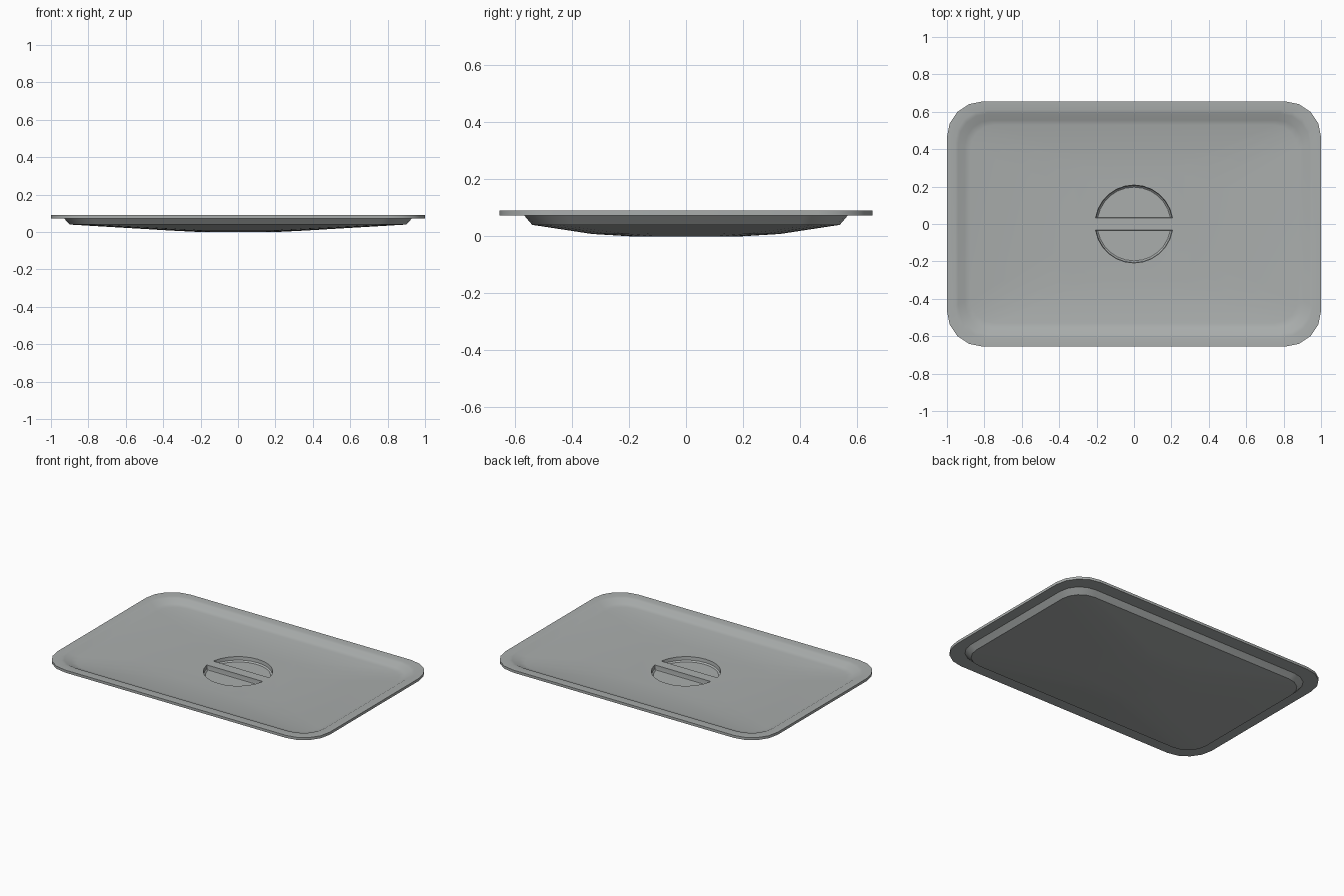
import bpy, bmesh, math

if "Cube" in bpy.data.objects:
    bpy.data.objects.remove(bpy.data.objects["Cube"])

steel = bpy.data.materials.new("brushed steel grey")
steel.diffuse_color = (0.40, 0.42, 0.415, 1)
steel.use_nodes = True
steel.node_tree.nodes["Principled BSDF"].inputs["Base Color"].default_value = steel.diffuse_color


def rounded_loop(bm, hx, hy, r, z, seg=4):
    """Ring of vertices around a rounded rectangle."""
    ring = []
    for q, (sx, sy) in enumerate(((1, 1), (-1, 1), (-1, -1), (1, -1))):
        for i in range(seg + 1):
            a = math.pi / 2 * (q + i / seg)
            ring.append(bm.verts.new((sx * (hx - r) + r * math.cos(a),
                                      sy * (hy - r) + r * math.sin(a), z)))
    return ring


def loft(name, rings_fn):
    """Closed solid skinned through successive rings."""
    bm = bmesh.new()
    rings = rings_fn(bm)
    for a, b in zip(rings, rings[1:]):
        n = len(a)
        for i in range(n):
            j = (i + 1) % n
            bm.faces.new((a[i], a[j], b[j], b[i]))
    bm.faces.new(rings[0])
    bm.faces.new(rings[-1])
    bmesh.ops.recalc_face_normals(bm, faces=bm.faces)
    me = bpy.data.meshes.new(name)
    bm.to_mesh(me)
    bm.free()
    me.materials.append(steel)
    ob = bpy.data.objects.new(name, me)
    bpy.context.collection.objects.link(ob)
    return ob


# Dished lid: top centre out to the rim, then back along the underside
PROFILE = [
    (0.34, 0.31, 0.20, 0.048), (0.875, 0.53, 0.13, 0.060),
    (0.905, 0.555, 0.14, 0.066), (0.94, 0.59, 0.16, 0.086),
    (0.955, 0.61, 0.17, 0.090), (1.00, 0.655, 0.19, 0.090),
    (1.00, 0.655, 0.19, 0.073), (0.93, 0.568, 0.15, 0.073),
    (0.90, 0.54, 0.14, 0.040), (0.36, 0.33, 0.20, 0.008),
    (0.20, 0.20, 0.15, 0.0),
]
lid = loft("dished_lid", lambda bm: [rounded_loop(bm, *p) for p in PROFILE])


# Half-round finger recesses, leaving the grip bar between them
def half_disc(bm, side, r, y0, z, n=12):
    a0 = math.asin(y0 / r)
    pts = [a0 + (math.pi - 2 * a0) * i / n for i in range(n + 1)]
    return [bm.verts.new((r * math.cos(a), side * r * math.sin(a), z)) for a in pts]


for side, label in ((1, "back"), (-1, "front")):
    cutter = loft(label + "_recess_cutter", lambda bm: [
        half_disc(bm, side, 0.197, 0.036, 0.018),
        half_disc(bm, side, 0.206, 0.034, 0.026),
        half_disc(bm, side, 0.214, 0.032, 0.10)])
    cutter.hide_render = True
    cutter.hide_set(True)
    mod = lid.modifiers.new(label + "_recess", "BOOLEAN")
    mod.operation = "DIFFERENCE"
    mod.solver = "EXACT"
    mod.object = cutter

# Smooth shading with crisp edges
bpy.context.view_layer.objects.active = lid
lid.select_set(True)
for label in ("back", "front"):
    bpy.ops.object.modifier_apply(modifier=label + "_recess")
    bpy.data.objects.remove(bpy.data.objects[label + "_recess_cutter"])
bpy.ops.object.shade_smooth_by_angle(angle=math.radians(35))
